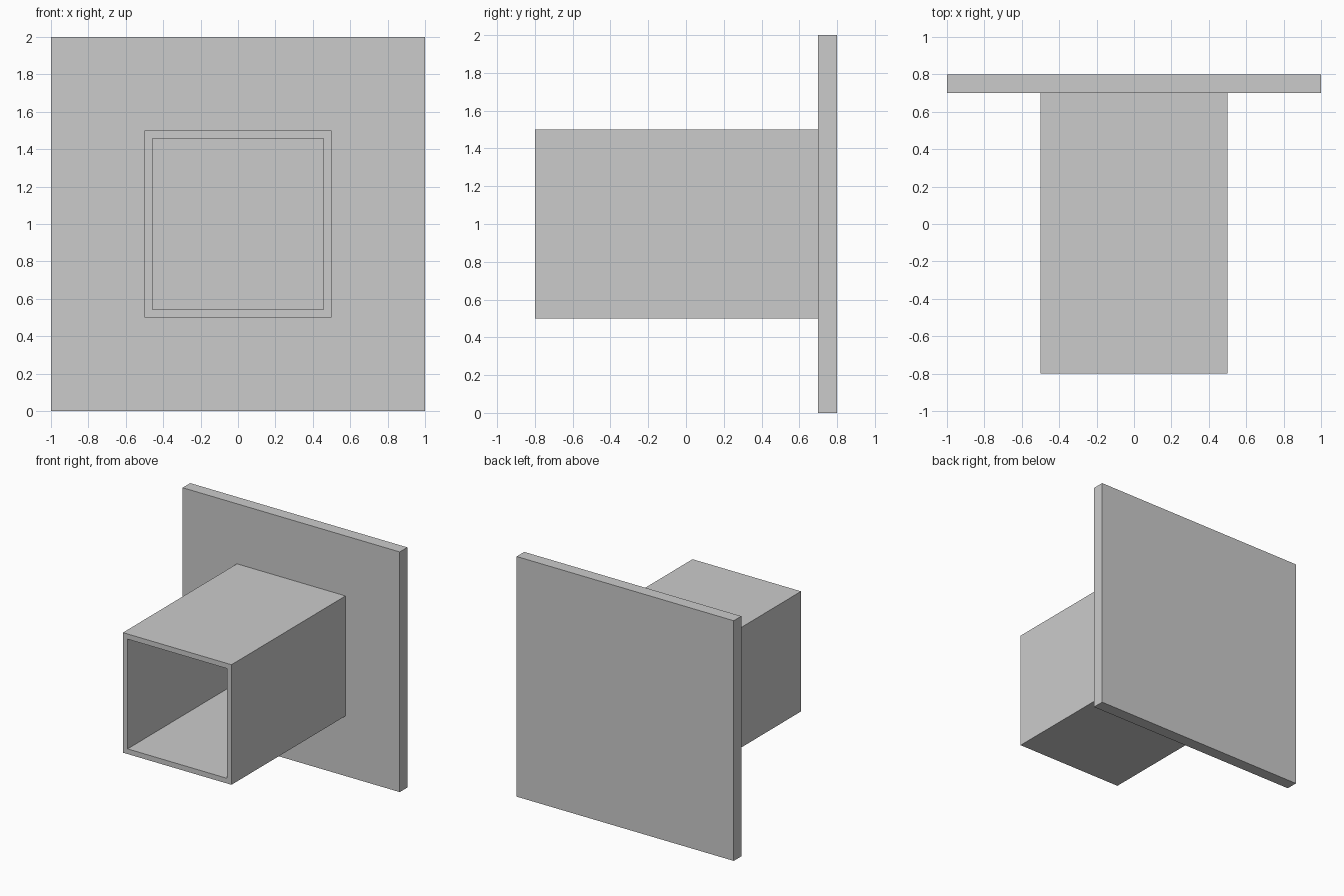
import bpy, bmesh

if "Cube" in bpy.data.objects:
    bpy.data.objects.remove(bpy.data.objects["Cube"])

HALF, INNER = 0.5, 0.457        # outer and inner half widths of the tube
FRONT, BACK, MID_Z = -0.8, 0.7, 1.0


def add_object(name, bm):
    bmesh.ops.recalc_face_normals(bm, faces=bm.faces)
    mesh = bpy.data.meshes.new(name)
    bm.to_mesh(mesh)
    bm.free()
    obj = bpy.data.objects.new(name, mesh)
    bpy.context.collection.objects.link(obj)
    return obj


def square(bm, half, y):
    corners = ((-1, -1), (1, -1), (1, 1), (-1, 1))
    return [bm.verts.new((sx * half, y, MID_Z + sz * half)) for sx, sz in corners]


# Back plate
bm = bmesh.new()
bmesh.ops.create_cube(bm, size=1)
bmesh.ops.scale(bm, vec=(2, 0.1, 2), verts=bm.verts)
bmesh.ops.translate(bm, vec=(0, 0.75, MID_Z), verts=bm.verts)
add_object("back_plate", bm)

# Hollow square tube: four square loops joined in a closed ring
bm = bmesh.new()
loops = [square(bm, h, y) for h, y in
         ((HALF, FRONT), (HALF, BACK), (INNER, BACK), (INNER, FRONT))]
for i, a in enumerate(loops):
    b = loops[(i + 1) % 4]
    for j in range(4):
        k = (j + 1) % 4
        bm.faces.new((a[j], a[k], b[k], b[j]))
add_object("square_tube", bm)
